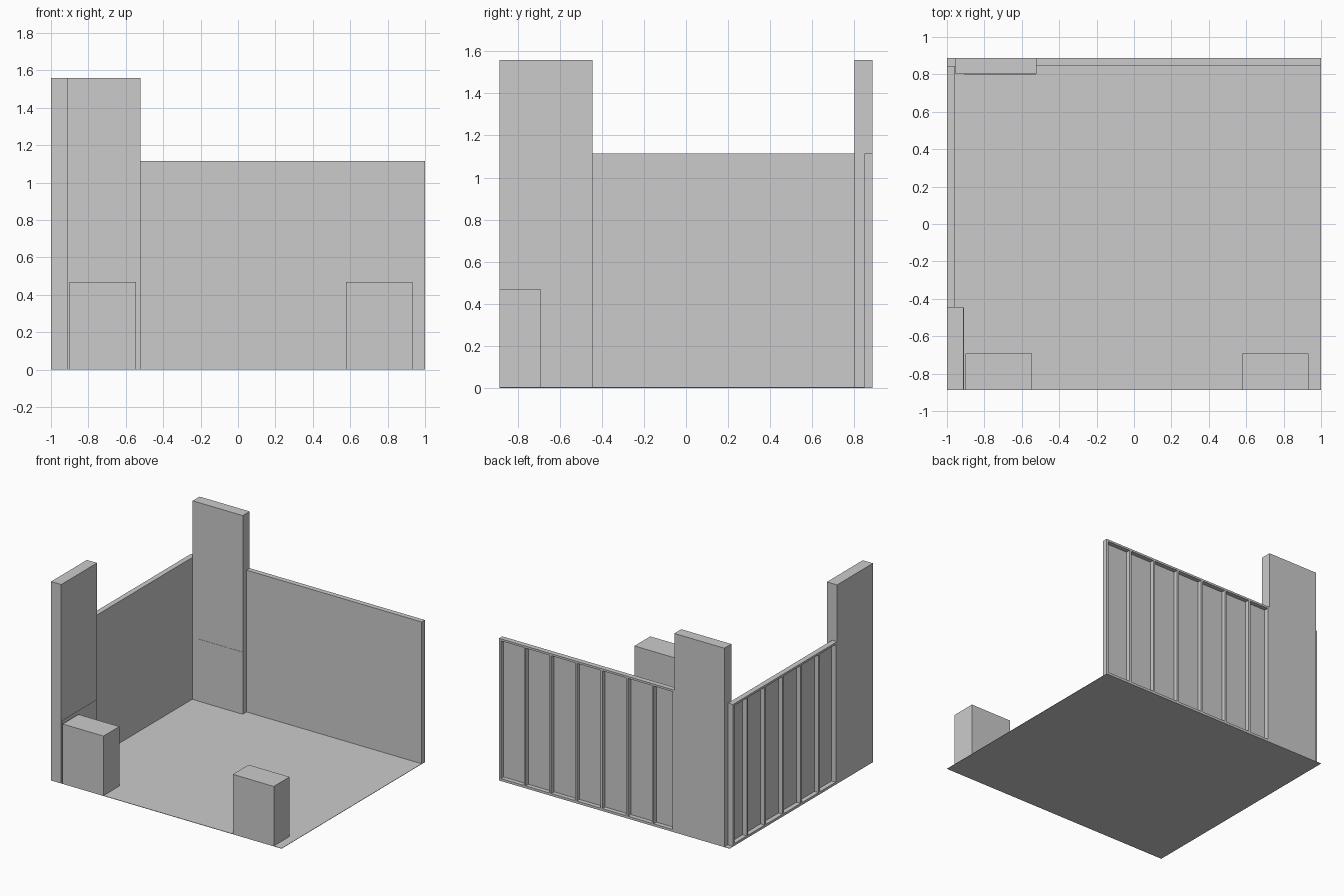
import bpy, bmesh
from mathutils import Vector

if "Cube" in bpy.data.objects:
    bpy.data.objects.remove(bpy.data.objects["Cube"])

H = 1.115      # framed wall height
TALL = 1.56    # tower height
W = 0.016      # frame member width
STEP = 2 / 9   # panel spacing


def build(name, boxes):
    """One object made of boxes given as (x0, x1, y0, y1, z0, z1)."""
    bm = bmesh.new()
    for x0, x1, y0, y1, z0, z1 in boxes:
        verts = bmesh.ops.create_cube(bm, size=1)["verts"]
        for v in verts:
            v.co = Vector((x0 + (v.co.x + .5) * (x1 - x0),
                           y0 + (v.co.y + .5) * (y1 - y0),
                           z0 + (v.co.z + .5) * (z1 - z0)))
    mesh = bpy.data.meshes.new(name)
    bm.to_mesh(mesh)
    bm.free()
    obj = bpy.data.objects.new(name, mesh)
    bpy.context.collection.objects.link(obj)
    return obj


def spans(a, b, n, first):
    """Stud intervals: one at each end of a..b and n regular ones between."""
    mids = [first + i * STEP for i in range(n)]
    return [(a, a + W)] + [(m - W / 2, m + W / 2) for m in mids] + [(b - W, b)]


# Floor platform
build("floor", [(-1, 1, -.888, .888, 0, .003)])

# Back wall: smooth inside panel, studs and rails exposed behind
x0, x1, yf, yb = -.52, 1, .848, .888
build("back_wall_panel", [(x0, x1, yf, yf + .006, .003, H)])
build("back_wall_studs", [(a, b, yf + .006, yb, W, H - W)
                          for a, b in spans(x0, x1, 6, 1 - 6 * STEP)])
build("back_wall_rails", [(x0, x1, yf + .006, yb, z, z + W) for z in (.003, H - W)])

# Left wall: same construction, frame facing outwards
y0, y1, xi, xo = -.444, .846, -.958, -1
build("left_wall_panel", [(xi - .006, xi, y0, y1, .003, H)])
build("left_wall_studs", [(xo, xi - .006, a, b, W, H - W)
                          for a, b in spans(y0, y1, 5, y0 + STEP)])
build("left_wall_rails", [(xo, xi - .006, y0, y1, z, z + W) for z in (.003, H - W)])

# Tall towers with thin display boards on their lower inside faces
build("back_tower", [(-.955, -.52, .802, .888, .003, TALL)])
build("back_tower_board", [(-.91, -.525, .8, .802, .003, .49)])
build("left_tower", [(-1, -.912, -.888, -.444, .003, TALL)])
build("left_tower_board", [(-.912, -.91, -.883, -.449, .003, .49)])

# Front counters
for name, x in (("left_counter", -.9), ("right_counter", .577)):
    build(name, [(x, x + .355, -.888, -.692, .003, .47)])
